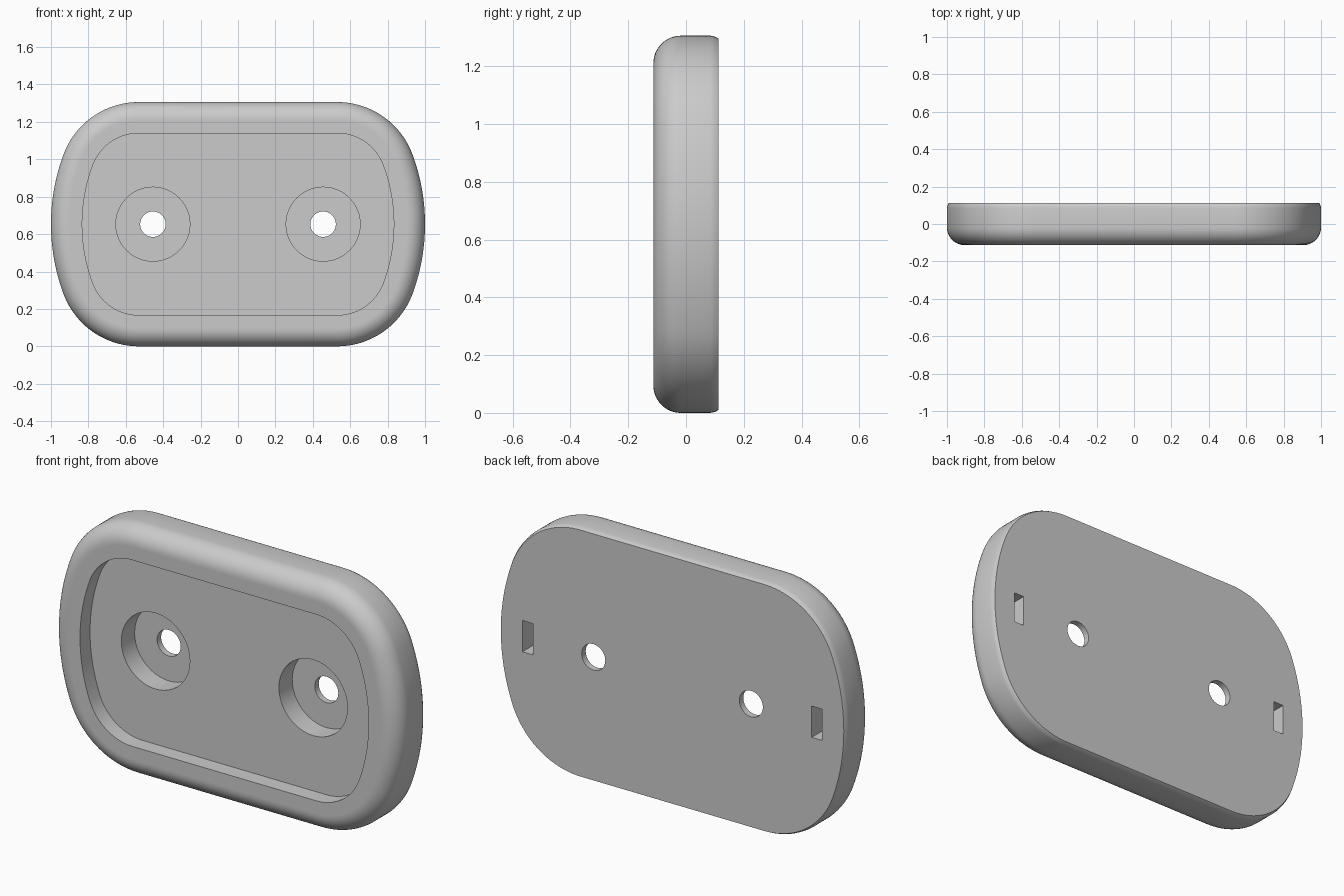
import bpy, bmesh, math
from mathutils import Matrix

default_cube = bpy.data.objects.get("Cube")
if default_cube:
    bpy.data.objects.remove(default_cube, do_unlink=True)

# Main dimensions
HALF_H = 0.653          # half height, also the centre height
HALF_D = 0.113          # half depth
CORNER_R, CORNER_X = 0.43, 0.53
CORNER_Z = HALF_H - CORNER_R
GAP = 1 - CORNER_X
SIDE_R = (GAP**2 + CORNER_Z**2 - CORNER_R**2) / (2 * (GAP - CORNER_R))
RIM = 0.167             # rim width
FILLET = 0.095          # front rounding
RECESS_Y = -HALF_D + 0.083
BORE_Y = RECESS_Y + 0.11
HOLE_X = 0.455

# Plain grey material
grey = bpy.data.materials.new("plain_grey")
grey.use_nodes = True
grey.diffuse_color = (0.6, 0.6, 0.6, 1)
grey.node_tree.nodes["Principled BSDF"].inputs["Base Color"].default_value = (0.6, 0.6, 0.6, 1)


def outline(inset):
    """Rounded outline: bowed sides tangent to corner arcs, flat top and bottom."""
    turn = math.atan2(CORNER_Z, CORNER_X - (1 - SIDE_R))
    quarter = []
    for i in range(12):
        a = turn * i / 12
        quarter.append((1 - SIDE_R + (SIDE_R - inset) * math.cos(a),
                        (SIDE_R - inset) * math.sin(a)))
    for i in range(25):
        a = turn + (math.pi / 2 - turn) * i / 24
        quarter.append((CORNER_X + (CORNER_R - inset) * math.cos(a),
                        CORNER_Z + (CORNER_R - inset) * math.sin(a)))
    upper = quarter + [(-x, z) for x, z in reversed(quarter)]
    return upper[:-1] + [(-x, -z) for x, z in upper[:-1]]


def make_object(name, bm):
    bmesh.ops.recalc_face_normals(bm, faces=bm.faces)
    mesh = bpy.data.meshes.new(name)
    bm.to_mesh(mesh)
    bm.free()
    mesh.materials.append(grey)
    obj = bpy.data.objects.new(name, mesh)
    bpy.context.collection.objects.link(obj)
    return obj


# Profile (inset, y) from recess floor over the rim to the back edge
profile = [(RIM, RECESS_Y), (RIM, -HALF_D), (FILLET + 0.004, -HALF_D)]
for i in range(13):
    a = math.pi / 2 * i / 12
    profile.append((FILLET * (1 - math.sin(a)), -HALF_D + FILLET * (1 - math.cos(a))))
profile += [(0, 0.085), (0.003, 0.1), (0.01, HALF_D)]

# Plate body lofted along the profile
bm = bmesh.new()
rings = [[bm.verts.new((x, y, HALF_H + z)) for x, z in outline(inset)]
         for inset, y in profile]
for a, b in zip(rings, rings[1:]):
    n = len(a)
    for i in range(n):
        j = (i + 1) % n
        bm.faces.new((a[i], a[j], b[j], b[i]))
bm.faces.new(rings[0])
bm.faces.new(rings[-1])
plate = make_object("mounting_plate", bm)


def cut(cutter):
    """Subtract a cutter from the plate and discard it."""
    cutter.hide_render = True
    mod = plate.modifiers.new("cut", "BOOLEAN")
    mod.operation = "DIFFERENCE"
    mod.solver = "EXACT"
    mod.object = cutter
    bpy.context.view_layer.objects.active = plate
    bpy.ops.object.modifier_apply(modifier=mod.name)
    bpy.data.objects.remove(cutter, do_unlink=True)


def round_cutter(name, x, radius, y0, y1):
    bm = bmesh.new()
    place = Matrix.Translation((x, (y0 + y1) / 2, HALF_H)) @ Matrix.Rotation(math.pi / 2, 4, "X")
    bmesh.ops.create_cone(bm, cap_ends=True, segments=48, radius1=radius,
                          radius2=radius, depth=y1 - y0, matrix=place)
    return make_object(name, bm)


def slot_cutter(name, x):
    bm = bmesh.new()
    place = Matrix.Translation((x, HALF_D, HALF_H)) @ Matrix.Diagonal((0.06, 0.2, 0.163, 1))
    bmesh.ops.create_cube(bm, size=1, matrix=place)
    return make_object(name, bm)


# Counterbored screw holes and rear slots on both sides
for side in (-1, 1):
    cut(round_cutter("counterbore_cutter", side * HOLE_X, 0.198, -0.2, BORE_Y))
    cut(round_cutter("hole_cutter", side * HOLE_X, 0.068, -0.2, 0.2))
    cut(slot_cutter("slot_cutter", side * 0.835))

# Smooth shading with sharp edges kept
bpy.ops.object.select_all(action="DESELECT")
plate.select_set(True)
bpy.context.view_layer.objects.active = plate
bpy.ops.object.shade_smooth_by_angle(angle=math.radians(30))
